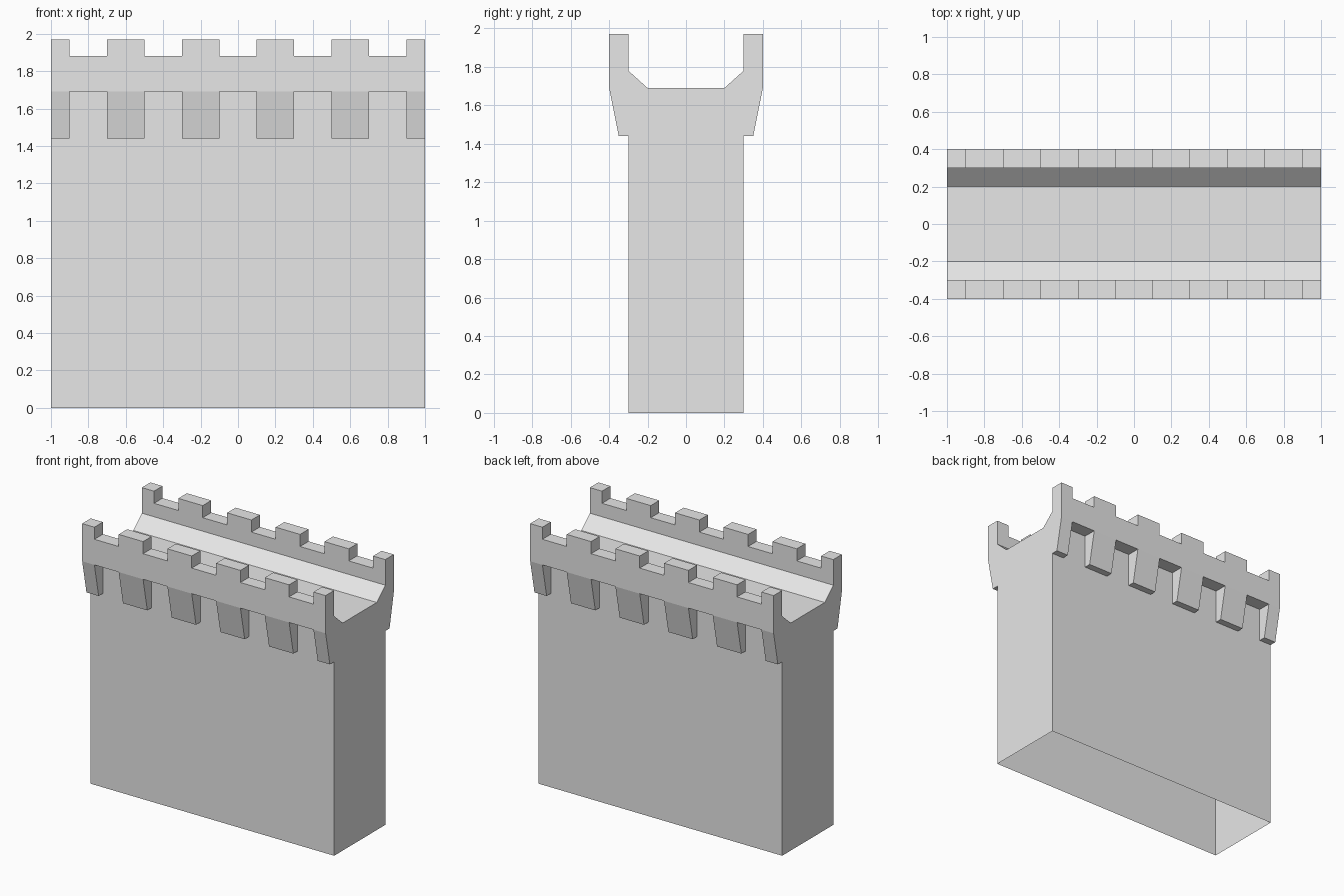
import bpy
import bmesh

cube = bpy.data.objects.get("Cube")
if cube:
    bpy.data.objects.remove(cube, do_unlink=True)

# Heights of the wall
CORBEL, LEDGE, SLOPE, CRENEL, TOP = 1.44, 1.69, 1.78, 1.88, 1.97
# Half depths: walkway, wall face, corbel foot, parapet face
WALK, WALL, FOOT, FACE = 0.2, 0.3, 0.35, 0.4

stone = bpy.data.materials.new("grey_stone")
stone.use_nodes = True
stone.diffuse_color = (0.8, 0.8, 0.8, 1)
stone.node_tree.nodes["Principled BSDF"].inputs["Base Color"].default_value = (0.8, 0.8, 0.8, 1)

bm = bmesh.new()


def mirrored(half):
    """Half cross-section from the ground up, continued down the other side."""
    return half + [(-y, z) for y, z in reversed(half)]


def polygon(x, points):
    return bm.faces.new([bm.verts.new((x, y, z)) for y, z in points])


def strip(x0, x1, points):
    """Sweep an open cross-section along x, leaving the base open."""
    for (ya, za), (yb, zb) in zip(points, points[1:]):
        corners = [(x0, ya, za), (x1, ya, za), (x1, yb, zb), (x0, yb, zb)]
        bm.faces.new([bm.verts.new(c) for c in corners])


inner = [(WALL, CRENEL), (WALL, SLOPE), (WALK, LEDGE)]
raised = mirrored([(WALL, 0), (WALL, CORBEL), (FOOT, CORBEL), (FACE, LEDGE),
                   (FACE, CRENEL), (FACE, TOP), (WALL, TOP)] + inner)
gap = mirrored([(WALL, 0), (WALL, CORBEL), (WALL, LEDGE), (FACE, LEDGE),
                (FACE, CRENEL)] + inner)
corbel_cheek = [(WALL, CORBEL), (FOOT, CORBEL), (FACE, LEDGE), (WALL, LEDGE)]
merlon_cheek = [(FACE, CRENEL), (FACE, TOP), (WALL, TOP), (WALL, CRENEL)]

# Alternating bays: merlon with corbel, then crenel
edges = [-1] + [-0.9 + 0.2 * i for i in range(10)] + [1]
for i, (x0, x1) in enumerate(zip(edges, edges[1:])):
    strip(x0, x1, gap if i % 2 else raised)

# Side cheeks of the merlons and corbels
for x in edges[1:-1]:
    for cheek in (corbel_cheek, merlon_cheek):
        for side in (1, -1):
            polygon(x, [(side * y, z) for y, z in cheek])

# End walls
for x in (-1, 1):
    polygon(x, raised)

# Weld into one shell and merge the flat areas
bmesh.ops.remove_doubles(bm, verts=bm.verts[:], dist=0.0005)
bmesh.ops.recalc_face_normals(bm, faces=bm.faces[:])
bmesh.ops.dissolve_limit(bm, angle_limit=0.01, verts=bm.verts[:], edges=bm.edges[:])

mesh = bpy.data.meshes.new("battlement_wall")
bm.to_mesh(mesh)
bm.free()
mesh.materials.append(stone)
wall = bpy.data.objects.new("battlement_wall", mesh)
bpy.context.collection.objects.link(wall)
